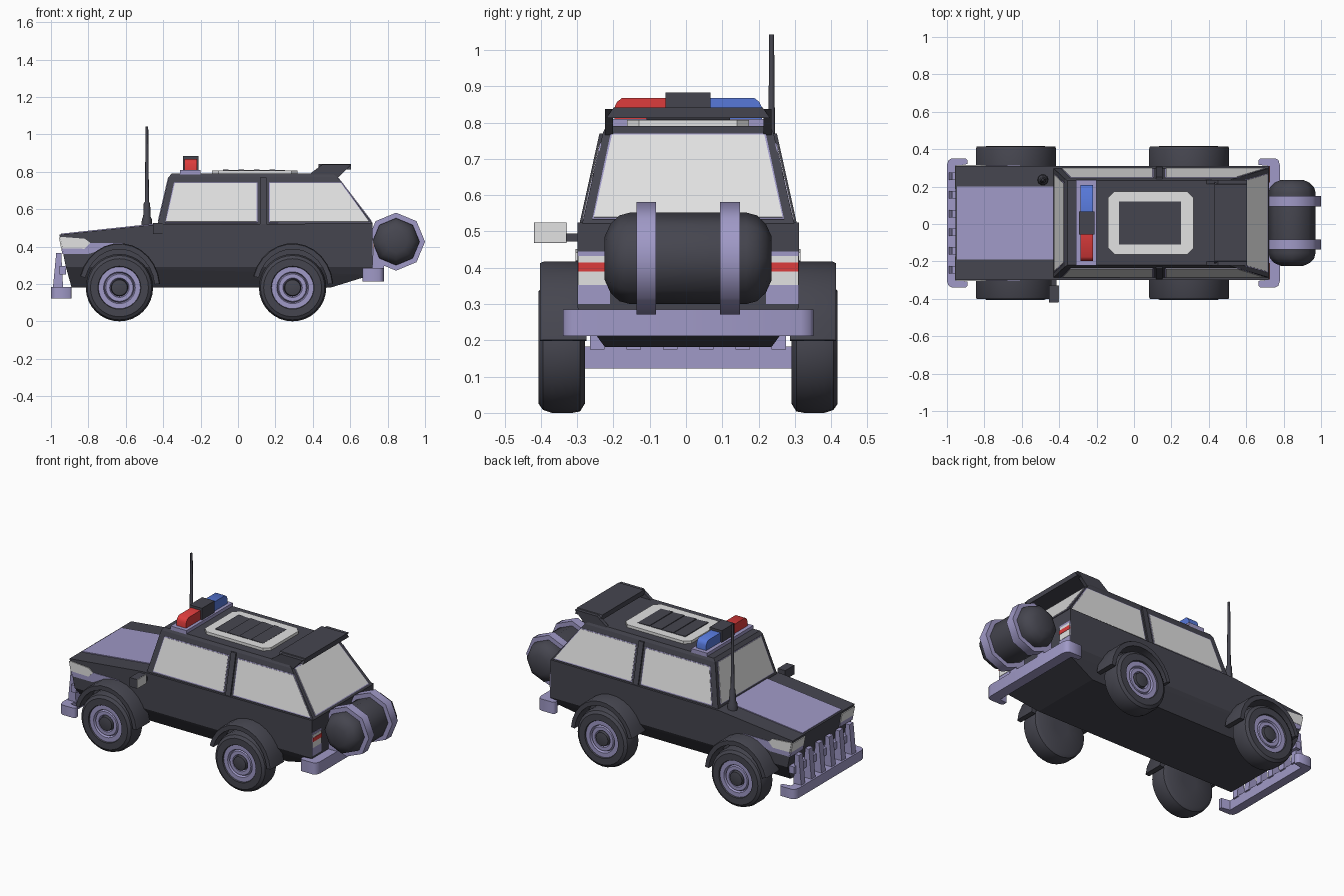
import bpy, bmesh, math
from mathutils import Vector

if "Cube" in bpy.data.objects:
    bpy.data.objects.remove(bpy.data.objects["Cube"])


def material(name, r, g, b):
    m = bpy.data.materials.new(name)
    m.diffuse_color = (r, g, b, 1)
    m.use_nodes = True
    m.node_tree.nodes["Principled BSDF"].inputs["Base Color"].default_value = m.diffuse_color
    return m


DARK = material("charcoal", 0.06, 0.06, 0.078)
LAV = material("lavender", 0.35, 0.32, 0.57)
GREY = material("light grey", 0.76, 0.76, 0.76)
RED = material("red", 0.72, 0.045, 0.045)
BLUE = material("blue", 0.095, 0.19, 0.7)


def finish(name, bm, mats, smooth=None):
    bmesh.ops.recalc_face_normals(bm, faces=bm.faces)
    me = bpy.data.meshes.new(name)
    bm.to_mesh(me)
    bm.free()
    for m in mats:
        me.materials.append(m)
    ob = bpy.data.objects.new(name, me)
    bpy.context.collection.objects.link(ob)
    ob.location.y = 0.006
    if smooth:
        bpy.ops.object.select_all(action='DESELECT')
        ob.select_set(True)
        bpy.context.view_layer.objects.active = ob
        bpy.ops.object.shade_smooth_by_angle(angle=math.radians(smooth))
    return ob


def hull(name, pts, mat):
    bm = bmesh.new()
    for p in pts:
        bm.verts.new(p)
    bmesh.ops.convex_hull(bm, input=bm.verts)
    bmesh.ops.dissolve_limit(bm, angle_limit=0.01, verts=bm.verts, edges=bm.edges)
    return finish(name, bm, [mat])


def box(name, x0, x1, y0, y1, z0, z1, mat):
    return hull(name, [(x, y, z) for x in (x0, x1) for y in (y0, y1) for z in (z0, z1)], mat)


def prism(name, pts, axis, a, b, mat, smooth=None):
    """Outline extruded along an axis: (x, y) along z, (x, z) along y, (y, z) along x."""
    put = {'z': lambda p, t: (p[0], p[1], t), 'y': lambda p, t: (p[0], t, p[1]),
           'x': lambda p, t: (t, p[0], p[1])}[axis]
    bm = bmesh.new()
    lo = [bm.verts.new(put(p, a)) for p in pts]
    hi = [bm.verts.new(put(p, b)) for p in pts]
    bm.faces.new(lo)
    bm.faces.new(hi)
    for i in range(len(pts)):
        j = (i + 1) % len(pts)
        bm.faces.new((lo[i], lo[j], hi[j], hi[i]))
    return finish(name, bm, [mat], smooth)


def panel(name, pts, mat, outward, t=0.005):
    """Thin plate on a flat surface, raised by t in the outward direction."""
    pts = [Vector(p) for p in pts]
    n = (pts[1] - pts[0]).cross(pts[2] - pts[0]).normalized()
    if n.dot(Vector(outward)) < 0:
        n = -n
    return hull(name, [p + n * t for p in pts] + [p - n * 0.002 for p in pts], mat)


def lathe(name, prof, seg, centre, axis, mats, smooth, closed=False):
    """Profile of (radius, distance, colour) spun round the y or z axis."""
    bm = bmesh.new()
    rings = []
    for r, d, _ in prof:
        ring = []
        for k in range(seg):
            a = 2 * math.pi * k / seg
            c, s = r * math.cos(a), r * math.sin(a)
            off = (c, d, s) if axis == 'y' else (c, s, d)
            ring.append(bm.verts.new(Vector(centre) + Vector(off)))
        rings.append(ring)
    for i in range(len(prof) if closed else len(prof) - 1):
        a, b = rings[i], rings[(i + 1) % len(prof)]
        for k in range(seg):
            j = (k + 1) % seg
            bm.faces.new((a[k], a[j], b[j], b[k])).material_index = prof[i][2]
    if not closed:
        bm.faces.new(rings[0]).material_index = prof[0][2]
        bm.faces.new(rings[-1]).material_index = prof[-1][2]
    return finish(name, bm, mats, smooth)


SIDES = ((1, "left"), (-1, "right"))
both = lambda pts: [(x, s * y, z) for x, y, z in pts for s in (1, -1)]

# Lower body with tucked-in sills, and tapered cabin
hull("body", both([(-0.955, 0.305, 0.463), (-0.45, 0.305, 0.517), (0.72, 0.305, 0.524),
                   (0.72, 0.305, 0.29), (-0.92, 0.305, 0.29), (-0.89, 0.23, 0.182),
                   (0.5, 0.23, 0.182), (0.72, 0.28, 0.25)]), DARK)
hull("cabin", both([(-0.43, 0.292, 0.515), (0.722, 0.292, 0.522), (-0.37, 0.235, 0.772),
                    (-0.355, 0.226, 0.79), (0.505, 0.226, 0.79), (0.53, 0.235, 0.772)]), DARK)

# Hood panel
hood_z = lambda x: 0.463 + (x + 0.955) * 0.107
panel("hood_panel", both([(x, 0.195, hood_z(x)) for x in (-0.945, -0.43)]), LAV, (0, 0, 1))

# Side windows with thin frames, and door pillars
side_y = lambda z: 0.292 - (z - 0.515) * 0.2218
WINDOWS = {"front": [(-0.385, 0.532), (0.10, 0.532), (0.10, 0.738), (-0.338, 0.738)],
           "rear": [(0.17, 0.532), (0.70, 0.532), (0.55, 0.738), (0.17, 0.738)]}
for s, side in SIDES:
    for k, w in WINDOWS.items():
        cx, cz = sum(p[0] for p in w) / 4, 0.636
        frame = [(x + math.copysign(0.004, x - cx), z + math.copysign(0.005, z - cz)) for x, z in w]
        panel(f"{side}_{k}_window_frame", [(x, s * side_y(z), z) for x, z in frame], LAV, (0, s, 0), 0.002)
        panel(f"{side}_{k}_window", [(x, s * side_y(z), z) for x, z in w], GREY, (0, s, 0), 0.004)
    hull(f"{side}_door_pillar", [(x, s * (side_y(z) + d), z) for x in (0.118, 0.152)
                                 for z in (0.52, 0.77) for d in (-0.01, 0.009)], DARK)

# Windshield and rear window
ws = lambda z: -0.43 + (z - 0.515) * 0.2335
rw = lambda z: 0.722 - (z - 0.522) * 0.768
for nm, fx, d in (("windshield", ws, -1), ("rear_window", rw, 1)):
    for part, g, m, t in (("_frame", 0.004, LAV, 0.002), ("", 0, GREY, 0.004)):
        lo, hi = 0.537 - g, 0.764 + g
        panel(nm + part, [(fx(lo), -0.26 - g, lo), (fx(lo), 0.26 + g, lo),
                          (fx(hi), 0.21 + g, hi), (fx(hi), -0.21 - g, hi)], m, (d, 0, 0.3), t)

# Headlights wrapping round the nose, tail lights
nose_x = lambda z: -0.955 + (0.463 - z) * 0.202
for s, side in SIDES:
    for nm, z0, z1, m in (("headlight", 0.39, 0.448, GREY), ("indicator", 0.36, 0.39, LAV)):
        panel(f"{side}_{nm}_front", [(nose_x(z), s * y, z) for z, y in
                                     ((z0, 0.18), (z0, 0.308), (z1, 0.308), (z1, 0.18))], m, (-1, 0, 0))
    y = s * 0.305
    panel(f"{side}_headlight_side", [(x, y, z) for x, z in (
        (-0.95, 0.452), (-0.82, 0.442), (-0.79, 0.42), (-0.82, 0.388), (-0.937, 0.39))], GREY, (0, s, 0))
    panel(f"{side}_indicator_side", [(x, y, z) for x, z in (
        (-0.937, 0.39), (-0.79, 0.42), (-0.61, 0.42), (-0.80, 0.36), (-0.932, 0.36))], LAV, (0, s, 0), 0.003)
    for nm, z0, z1, m, t in (("surround", 0.30, 0.445, LAV, 0.003), ("lamp", 0.352, 0.432, GREY, 0.005),
                             ("brake_strip", 0.39, 0.415, RED, 0.007)):
        box(f"{side}_tail_{nm}", 0.715, 0.72 + t, s * 0.215, s * 0.304, z0, z1, m)

# Wheels (tyre, two-step rim, hub) and wheel arch flares
WHEEL = [(0.05, 0.285, 0), (0.155, 0.285, 0), (0.176, 0.298, 0), (0.18, 0.32, 0), (0.18, 0.375, 0),
         (0.172, 0.40, 0), (0.155, 0.412, 0), (0.115, 0.412, 0), (0.112, 0.404, 1), (0.085, 0.404, 1),
         (0.079, 0.388, 1), (0.073, 0.401, 1), (0.052, 0.401, 1), (0.046, 0.385, 0), (0.042, 0.408, 0),
         (0.022, 0.412, 0)]
FLARE = [(1.0, 0.28), (1.0, 0.398), (0.98, 0.408), (0.865, 0.408), (0.865, 0.28)]
for s, side in SIDES:
    for x, end in ((-0.634, "front"), (0.292, "rear")):
        lathe(f"{side}_{end}_wheel", [(r, s * d, c) for r, d, c in WHEEL], 32, (x, 0, 0.18), 'y',
              [DARK, LAV], 35)
        bm = bmesh.new()
        rows = []
        for k in range(13):
            a = math.radians(5 + 160 * k / 12)
            rows.append([bm.verts.new((x + 0.218 * f * math.cos(a), s * y, 0.18 + 0.238 * f * math.sin(a)))
                         for f, y in FLARE])
        for a, b in zip(rows, rows[1:]):
            for i in range(5):
                bm.faces.new((a[i], a[(i + 1) % 5], b[(i + 1) % 5], b[i]))
        bm.faces.new(rows[0])
        bm.faces.new(rows[-1])
        finish(f"{side}_{end}_wheel_flare", bm, [DARK], 30)

# Bumpers: a plan outline with wrapped, rounded ends
FRONT = [(-0.89, 0.315), (-0.89, 0.335), (-0.90, 0.345), (-0.975, 0.345), (-0.992, 0.335), (-1.0, 0.31)]
REAR = [(0.665, 0.31), (0.665, 0.335), (0.675, 0.345), (0.755, 0.345), (0.772, 0.336), (0.78, 0.31)]
for nm, end, inner, z0, z1 in (("front_bumper", FRONT, -0.945, 0.122, 0.183),
                               ("rear_bumper", REAR, 0.715, 0.212, 0.285)):
    half = [(inner, 0.305)] + end
    prism(nm, half + [(x, -y) for x, y in reversed(half)], 'z', z0, z1, LAV, 50)

# Grille guard
for i in range(6):
    y = -0.25 + 0.1 * i
    hull(f"grille_guard_post_{i + 1}", [(x, y + d, z) for d in (-0.02, 0.02) for x, z in (
        (-0.99, 0.175), (-0.935, 0.175), (-0.972, 0.365), (-0.945, 0.365))], LAV)
box("grille_guard_bar", -0.955, -0.92, -0.29, 0.29, 0.25, 0.295, LAV)

# Rear tank with straps and brackets
TANK = [(0.06, -0.23, 0), (0.095, -0.214, 0), (0.118, -0.19, 0), (0.126, -0.16, 0)]
lathe("rear_tank", TANK + [(r, -d, c) for r, d, c in reversed(TANK)], 8, (0.845, 0, 0.426), 'y', [DARK], 50)
for s, side in SIDES:
    lathe(f"{side}_tank_strap", [(0.12, s * 0.088, 0), (0.155, s * 0.088, 0), (0.155, s * 0.143, 0),
                                 (0.12, s * 0.143, 0)], 8, (0.845, 0, 0.426), 'y', [LAV], 50, True)
    box(f"{side}_tank_bracket", 0.715, 0.78, s * 0.088, s * 0.143, 0.28, 0.45, LAV)

# Roof light bar
box("light_bar_base", -0.31, -0.20, -0.228, 0.228, 0.78, 0.81, LAV)
box("light_bar_centre", -0.295, -0.21, -0.062, 0.062, 0.80, 0.883, DARK)
for s, nm, m in ((-1, "red_light", RED), (1, "blue_light", BLUE)):
    prism(nm, [(s * y, z) for y, z in ((0.06, 0.805), (0.203, 0.805), (0.203, 0.842), (0.196, 0.857),
                                       (0.182, 0.868), (0.06, 0.868))], 'x', -0.286, -0.22, m, 40)

# Roof vent with tilted slats
quarter = [(0.228, 0.135), (0.195, 0.168)]
corner = quarter + [(-x, y) for x, y in reversed(quarter)]
prism("roof_vent_frame", [(0.09 + x, y) for x, y in corner + [(-x, -y) for x, y in corner]],
      'z', 0.78, 0.807, GREY)
for i in range(4):
    x = -0.08 + i * 0.0825
    prism(f"roof_vent_slat_{i + 1}", [(x, 0.80), (x + 0.0825, 0.80), (x + 0.0825, 0.808), (x, 0.812)],
          'y', -0.115, 0.115, DARK)

# Raised rear spoiler on side fins
prism("spoiler_wing", [(-0.226, 0.812), (0.226, 0.812), (0.205, 0.842), (-0.205, 0.842)], 'x', 0.43, 0.604, DARK)
for s, side in SIDES:
    prism(f"{side}_spoiler_fin", [(0.38, 0.785), (0.45, 0.838), (0.604, 0.838), (0.53, 0.762)], 'y',
          s * 0.207, s * 0.229, DARK)

# Antenna
lathe("antenna", [(0.03, 0.50, 0), (0.027, 0.545, 0), (0.02, 0.56, 0), (0.017, 0.63, 0), (0.011, 0.64, 0),
                  (0.007, 1.042, 0)], 10, (-0.487, 0.23, 0), 'z', [DARK], 40)

# Side mirror (one side only)
box("mirror_stem", -0.445, -0.415, -0.35, -0.295, 0.472, 0.495, DARK)
box("mirror_housing", -0.455, -0.405, -0.425, -0.335, 0.468, 0.525, DARK)
box("mirror_glass", -0.406, -0.401, -0.424, -0.336, 0.469, 0.524, GREY)
